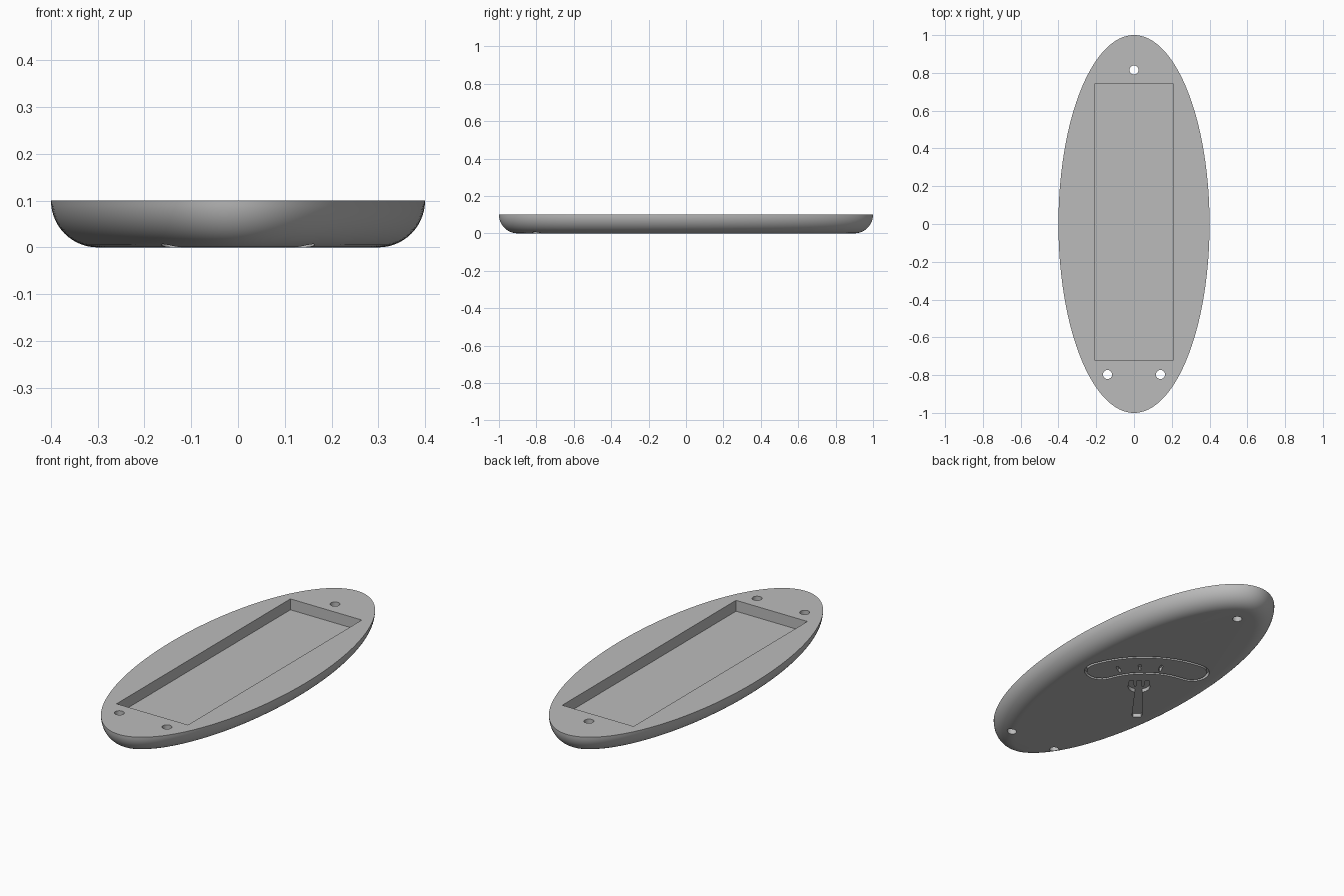
import bpy, bmesh
from math import sin, cos, pi, hypot

if "Cube" in bpy.data.objects:
    bpy.data.objects.remove(bpy.data.objects["Cube"], do_unlink=True)

HEIGHT, FILLET = 0.1, 0.1
ENGRAVE = 0.02

grey = bpy.data.materials.new("plain_grey")
grey.use_nodes = True
colour = (0.5, 0.5, 0.5, 1)
grey.diffuse_color = colour
grey.node_tree.nodes["Principled BSDF"].inputs["Base Color"].default_value = colour


def make_object(name, bm):
    bmesh.ops.recalc_face_normals(bm, faces=bm.faces)
    mesh = bpy.data.meshes.new(name)
    bm.to_mesh(mesh)
    bm.free()
    mesh.materials.append(grey)
    obj = bpy.data.objects.new(name, mesh)
    bpy.context.collection.objects.link(obj)
    return obj


def ring(bm, points, z):
    return [bm.verts.new((x, y, z)) for x, y in points]


def bridge(bm, a, b):
    for i in range(len(a)):
        j = (i + 1) % len(a)
        bm.faces.new((a[i], a[j], b[j], b[i]))


def prism(bm, points, z0, z1):
    low, high = ring(bm, points, z0), ring(bm, points, z1)
    bridge(bm, low, high)
    bm.faces.new(low)
    bm.faces.new(high)


def band(bm, outer, inner, z0, z1):
    loops = [ring(bm, outer, z0), ring(bm, outer, z1),
             ring(bm, inner, z1), ring(bm, inner, z0)]
    for i in range(4):
        bridge(bm, loops[i], loops[(i + 1) % 4])


def circle(cx, cy, r, n=32):
    return [(cx + r * cos(2 * pi * i / n), cy + r * sin(2 * pi * i / n)) for i in range(n)]


def oval(inset, n=160):
    """Ellipse moved inward along its normals."""
    pts = []
    for i in range(n):
        t = 2 * pi * i / n
        nx, ny = cos(t), 0.4 * sin(t)
        length = hypot(nx, ny)
        pts.append((0.4 * cos(t) - inset * nx / length, sin(t) - inset * ny / length))
    return pts


# Oval body with a rounded lower edge
bm = bmesh.new()
steps = 14
rings = []
for k in range(steps + 1):
    a = pi / 2 * k / steps
    rings.append(ring(bm, oval(FILLET * (1 - sin(a))), HEIGHT - FILLET * cos(a)))
for low, high in zip(rings, rings[1:]):
    bridge(bm, low, high)
bm.faces.new(rings[0])
bm.faces.new(rings[-1])
body = make_object("oval_tray", bm)


# Slanted frame for the engraving on the underside
def place(a, b):
    return (0.007 - 0.788 * a + 0.616 * b, 0.11 + 0.616 * a + 0.788 * b)


ARC_R, ARC_B, HALF = 0.428, -0.361, 0.567


def polar(r, t):
    return (r * sin(t), ARC_B + r * cos(t))


def sausage(w, n=28, cap=14):
    """Bent capsule outline of half width w."""
    pts = [polar(ARC_R + w, HALF * (2 * i / n - 1)) for i in range(n)]
    for side in (1, -1):
        cx, cy = polar(ARC_R, side * HALF)
        start = pi / 2 - side * HALF + (0 if side > 0 else pi)
        pts += [(cx + w * cos(start - pi * i / cap), cy + w * sin(start - pi * i / cap))
                for i in range(cap)]
        if side > 0:
            pts += [polar(ARC_R - w, HALF * (1 - 2 * i / n)) for i in range(n)]
    return [place(*p) for p in pts]


cut = bmesh.new()

# Rectangular pocket in the top
prism(cut, [(-0.21, -0.72), (0.21, -0.72), (0.21, 0.74), (-0.21, 0.74)], 0.042, 0.2)

# Three through holes
for x, y in ((0, 0.815), (0.14, -0.797), (-0.14, -0.797)):
    prism(cut, circle(x, y, 0.024), -0.1, 0.2)

# Sausage outline groove
band(cut, sausage(0.087), sausage(0.074), -0.02, ENGRAVE)

# Three slots across the sausage
for t in (-0.36, -0.09, 0.17):
    slot = [polar(0.405 + dr, t + dt) for dr, dt in
            ((-0.033, 0), (-0.022, 0.02), (0.022, 0.02), (0.033, 0), (0.022, -0.02), (-0.022, -0.02))]
    prism(cut, [place(*p) for p in slot], -0.02, ENGRAVE)

# Three-pronged fork, mirrored from its right half
half = [(0.012, -0.09), (0.014, -0.15), (0.026, -0.15), (0.03, -0.09), (0.05, -0.09),
        (0.056, -0.155), (0.05, -0.18), (0.036, -0.198), (0.018, -0.21),
        (0.025, -0.445), (0.02, -0.46)]
fork = half + [(-a, b) for a, b in reversed(half)]
prism(cut, [place(a - 0.035, b) for a, b in fork], -0.02, ENGRAVE)

cutter = make_object("tray_cutter", cut)
cutter.hide_render = True

# Cut everything out of the body, then shade
mod = body.modifiers.new("cuts", 'BOOLEAN')
mod.operation = 'DIFFERENCE'
mod.solver = 'EXACT'
mod.object = cutter
bpy.ops.object.select_all(action='DESELECT')
body.select_set(True)
bpy.context.view_layer.objects.active = body
bpy.ops.object.modifier_apply(modifier=mod.name)
bpy.data.objects.remove(cutter, do_unlink=True)
bpy.ops.object.shade_smooth_by_angle(angle=pi / 6)
